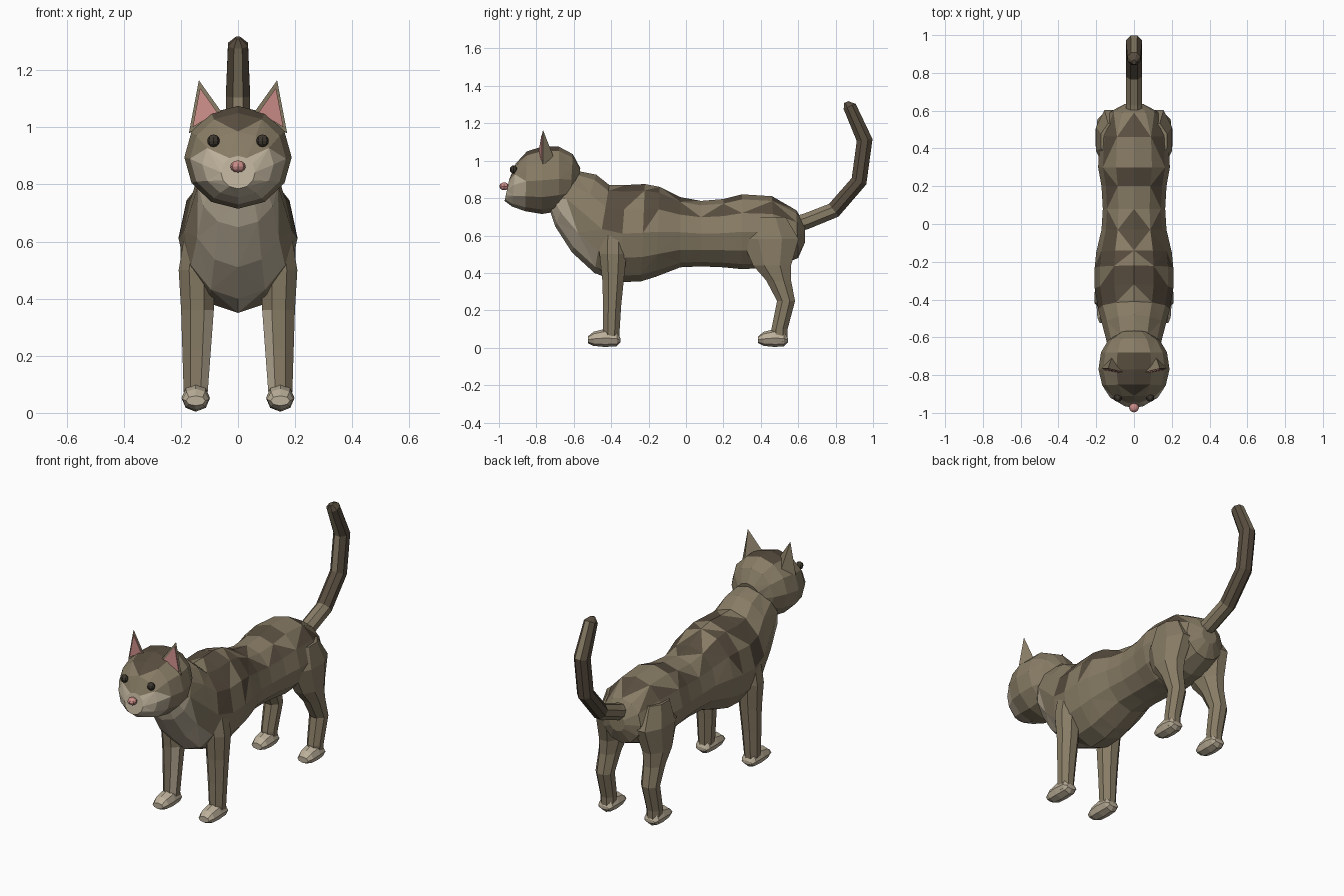
import bpy, bmesh, math
from mathutils import Vector

if "Cube" in bpy.data.objects:
    bpy.data.objects.remove(bpy.data.objects["Cube"])


def mat(name, rgb):
    m = bpy.data.materials.new(name)
    m.diffuse_color = (*rgb, 1)
    m.use_nodes = True
    m.node_tree.nodes["Principled BSDF"].inputs["Base Color"].default_value = m.diffuse_color
    return m


BROWN = mat("brown fur", (0.245, 0.20, 0.130))
DARK = mat("dark stripe fur", (0.098, 0.075, 0.050))
CREAM = mat("cream fur", (0.50, 0.43, 0.32))
PINK = mat("pink skin", (0.60, 0.27, 0.25))
BLACK = mat("dark eye", (0.045, 0.037, 0.027))
FUR = [BROWN, DARK, CREAM]


def finish(bm, name, mats, rule=None):
    bmesh.ops.recalc_face_normals(bm, faces=bm.faces)
    bm.normal_update()
    if rule:
        for f in bm.faces:
            f.material_index = rule(f.calc_center_median(), f.normal)
    me = bpy.data.meshes.new(name)
    bm.to_mesh(me)
    bm.free()
    for m in mats:
        me.materials.append(m)
    ob = bpy.data.objects.new(name, me)
    bpy.context.collection.objects.link(ob)
    return ob


def loft(name, rings, rule, triangles=True):
    """Skin a list of closed rings; triangle diagonals alternate."""
    bm = bmesh.new()
    loops = [[bm.verts.new(p) for p in r] for r in rings]
    n = len(loops[0])
    for k, (a, b) in enumerate(zip(loops, loops[1:])):
        for i in range(n):
            j = (i + 1) % n
            q = (a[i], a[j], b[j], b[i])
            if not triangles:
                bm.faces.new(q)
            elif (i + k) % 2:
                bm.faces.new((q[0], q[1], q[2]))
                bm.faces.new((q[0], q[2], q[3]))
            else:
                bm.faces.new((q[0], q[1], q[3]))
                bm.faces.new((q[1], q[2], q[3]))
    bm.faces.new(loops[0])
    bm.faces.new(loops[-1])
    return finish(bm, name, FUR, rule)


def oval(yt, zt, yb, zb, w, n=12):
    """Upright ring between a top point and a bottom point, half width w."""
    out = []
    for i in range(n):
        a = 2 * math.pi * i / n
        t = (1 - math.cos(a)) / 2
        out.append((w * math.sin(a), yt + (yb - yt) * t, zt + (zb - zt) * t))
    return out


# Torso and neck
def torso_rule(c, n):
    if c.y < -0.44 and c.z < 0.78 and abs(c.x) < 0.135 and n.y < -0.3:
        return 2
    s = c.y + 0.35 * abs(c.x)
    bands = ((0.43, 0.56), (0.20, 0.30), (-0.08, 0.06), (-0.17, -0.11), (-0.36, -0.22))
    low = 0.70 if c.y > -0.1 else 0.66
    return 1 if c.z > low and any(a < s < b for a, b in bands) else 0


torso = [(.635, .66, .635, .56, .05), (.59, .735, .60, .48, .125), (.46, .81, .48, .43, .18),
         (.30, .82, .30, .42, .19), (.20, .795, .20, .43, .172), (.08, .785, .08, .435, .165),
         (-.03, .805, -.03, .43, .172), (-.14, .86, -.16, .38, .20), (-.22, .875, -.24, .355, .208),
         (-.32, .87, -.36, .35, .208), (-.41, .87, -.49, .40, .19), (-.48, .925, -.61, .51, .165),
         (-.58, .945, -.70, .65, .14), (-.63, .93, -.73, .74, .11)]
loft("torso", [oval(*r) for r in torso], torso_rule)


# Head
def head_rule(c, n):
    if c.z > 1.0 and abs(c.x) < 0.07 and (-0.80 < c.y < -0.66 or abs(c.x) < 0.03 and c.y < -0.8):
        return 1
    if c.y < -0.83 and c.z < 0.90 and (c.z < 0.79 or abs(c.x) > 0.045 or c.z > 0.83):
        return 2
    return 0


head = [(-.565, .96, -.59, .82, .075), (-.605, 1.035, -.62, .76, .135), (-.68, 1.075, -.68, .73, .175),
        (-.77, 1.075, -.77, .715, .188), (-.85, 1.05, -.86, .73, .168), (-.91, .985, -.93, .755, .125),
        (-.945, .90, -.97, .785, .06)]
loft("head", [oval(*r) for r in head], head_rule)

# Tail swept along a bent path
path = [(.56, .655), (.64, .675), (.79, .735), (.925, .89), (.955, 1.11), (.875, 1.29)]
rings = []
for k, (y, z) in enumerate(path):
    p, q = Vector(path[max(k - 1, 0)]), Vector(path[min(k + 1, len(path) - 1)])
    d = (q - p).normalized()
    r = 0.046 if k < 5 else 0.038
    rings.append([(r * math.cos(a), y - d.y * r * math.sin(a), z + d.x * r * math.sin(a))
                  for a in (2 * math.pi * i / 8 + math.pi / 8 for i in range(8))])
rings.append([(0.3 * x, y - 0.012, z + 0.02) for x, y, z in
              [(v[0], (v[1] + 2 * .865) / 3, (v[2] + 2 * 1.295) / 3) for v in rings[-1]]])
loft("tail", rings, lambda c, n: int(c.y > 0.78 and (c.z < 1.0 or c.z > 1.28 or abs(n.x) > 0.5)), False)


# Legs and paws: rows of (z, y, half depth, x, half width)
def leg(name, rows, side, rule):
    rs = [[(side * (x + w * math.cos(a)), y + d * math.sin(a), z)
           for a in (2 * math.pi * (i + .5) / 8 for i in range(8))] for z, y, d, x, w in rows]
    loft(name, rs, rule, False)


def paw(name, y0, y1, side):
    cut = [(y1, .05, .03, .034), (y1 - .02, .09, .008, .046), (y0 + .09, .10, .004, .05),
           (y0 + .03, .085, .01, .046), (y0, .06, .025, .034)]
    rs = [[(side * .148 + x, y, z) for x, y, z in oval(y, t, y, b, w, 8)] for y, t, b, w in cut]
    loft(name, rs, lambda c, n: 2, False)


front_rows = [(.66, -.39, .07, .135, .05), (.50, -.39, .078, .145, .068), (.36, -.39, .062, .142, .062),
              (.22, -.395, .052, .145, .054), (.08, -.40, .048, .148, .046), (.03, -.40, .045, .148, .042)]
hind_rows = [(.70, .44, .10, .11, .07), (.58, .45, .165, .125, .083), (.44, .46, .11, .14, .068),
             (.36, .495, .072, .143, .058), (.25, .535, .052, .146, .052), (.10, .50, .047, .148, .045),
             (.03, .50, .045, .148, .042)]
for side, tag in ((1, "left"), (-1, "right")):
    leg("front_leg_" + tag, front_rows, side,
        lambda c, n: 2 if c.z < .4 and n.y < -.3 and n.x * c.x < -.01 else 0)
    leg("hind_leg_" + tag, hind_rows, side, lambda c, n: 0)
    paw("front_paw_" + tag, -.525, -.35, side)
    paw("hind_paw_" + tag, .385, .545, side)

    # Ear shell with a pink inner plate
    front = [Vector((side * x, y, z)) for x, y, z in
             ((.055, -.785, 1.05), (.172, -.765, .98), (.137, -.765, 1.165))]
    back = Vector((side * .115, -.70, 1.0))
    bm = bmesh.new()
    v = [bm.verts.new(p) for p in front + [back]]
    for t in ((0, 1, 2), (0, 2, 3), (2, 1, 3), (0, 3, 1)):
        bm.faces.new([v[i] for i in t])
    finish(bm, "ear_" + tag, [BROWN])
    mid = sum(front, Vector()) / 3 + Vector((0, 0, -.005))
    bm = bmesh.new()
    inner = [bm.verts.new(mid + (p - mid) * .74 + Vector((0, -.006, 0))) for p in front]
    base = [bm.verts.new(w.co + Vector((0, .008, 0))) for w in inner]
    bm.faces.new(inner)
    for i in range(3):
        bm.faces.new((inner[i], inner[i - 1], base[i - 1], base[i]))
    finish(bm, "inner_ear_" + tag, [PINK])


# Eyes and nose
def ball(name, loc, r, m):
    bm = bmesh.new()
    bmesh.ops.create_uvsphere(bm, u_segments=8, v_segments=6, radius=1)
    for w in bm.verts:
        w.co = Vector(w.co[i] * r[i] + loc[i] for i in range(3))
    finish(bm, name, [m])


for side, tag in ((1, "left"), (-1, "right")):
    ball("eye_" + tag, (side * .086, -.922, .953), (.022, .02, .022), BLACK)
ball("nose", (0, -.972, .863), (.027, .026, .021), PINK)
